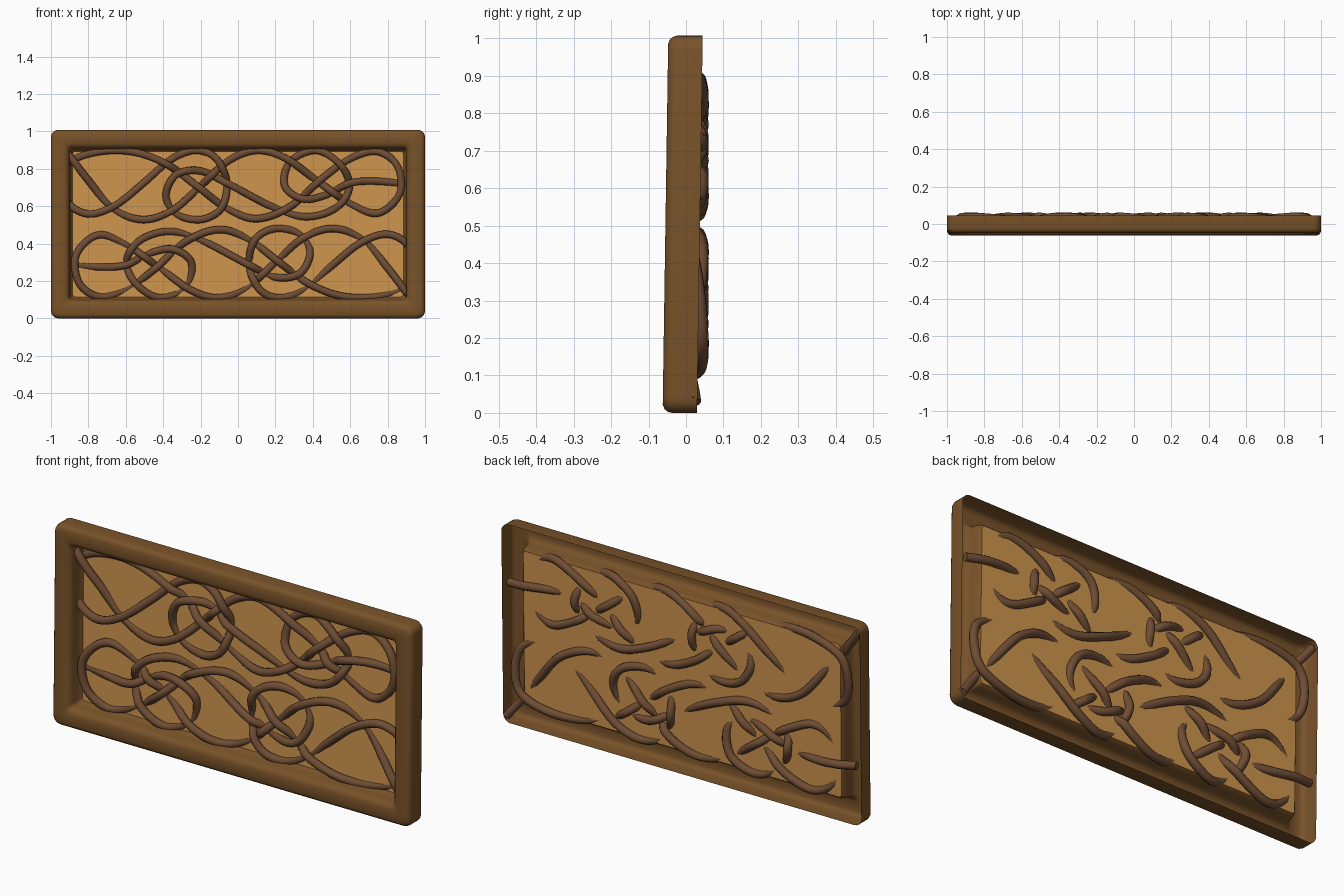
import bpy, bmesh, math
from mathutils import Vector
from mathutils.geometry import intersect_line_line_2d

if "Cube" in bpy.data.objects:
    bpy.data.objects.remove(bpy.data.objects["Cube"])

H, LEAN = 1.008, 0.015


def material(name, col):
    m = bpy.data.materials.new(name)
    m.diffuse_color = (*col, 1)
    m.use_nodes = True
    m.node_tree.nodes["Principled BSDF"].inputs["Base Color"].default_value = m.diffuse_color
    return m


def lean(y, z):
    return y + LEAN * (z - 0.5)


def outline(d, y, r):
    """Rounded rectangle inset by d, leaning slightly back."""
    pts = []
    hx, hz = 1 - d, H / 2 - d
    for k, (sx, sz) in enumerate([(1, 1), (-1, 1), (-1, -1), (1, -1)]):
        for i in range(6):
            a = math.pi / 2 * (k + i / 5)
            x = sx * (hx - r) + r * math.cos(a)
            z = H / 2 + sz * (hz - r) + r * math.sin(a)
            pts.append((x, lean(y, z), z))
    return pts


def finish(name, bm, mat, angle=40):
    me = bpy.data.meshes.new(name)
    bmesh.ops.recalc_face_normals(bm, faces=bm.faces)
    bm.to_mesh(me)
    bm.free()
    me.materials.append(mat)
    ob = bpy.data.objects.new(name, me)
    bpy.context.collection.objects.link(ob)
    bpy.ops.object.select_all(action='DESELECT')
    ob.select_set(True)
    bpy.context.view_layer.objects.active = ob
    bpy.ops.object.shade_smooth_by_angle(angle=math.radians(angle))
    return ob


# Hollow moulded frame: profile (inset, depth) swept round the rectangle
profile = [(0, 0.037), (0, -0.030), (0.003, -0.041), (0.010, -0.050), (0.022, -0.055),
           (0.070, -0.055), (0.084, -0.050), (0.093, -0.041), (0.098, -0.030),
           (0.102, 0.000), (0.107, 0.020), (0.115, 0.029)]
bm = bmesh.new()
rings = [[bm.verts.new(p) for p in outline(d, y, 0.04 - 0.2 * d)] for d, y in profile]
for a, b in zip(rings, rings[1:]):
    n = len(a)
    for i in range(n):
        bm.faces.new((a[i], a[(i + 1) % n], b[(i + 1) % n], b[i]))
finish("frame", bm, material("frame_wood", (0.19, 0.085, 0.022)))

# Recessed panel
bm = bmesh.new()
bm.faces.new([bm.verts.new(p) for p in outline(0.115, 0.029, 0.017)])
finish("panel", bm, material("panel_wood", (0.62, 0.30, 0.075)))

# One continuous strand: inner end, two rings, right turn, back to left turn, out to the corner
path = [(-0.97, .30), (-.75, .275), (-.6, .285), (-.48, .345), (-.35, .37), (-.25, .30),
        (-.28, .17), (-.42, .11), (-.55, .19), (-.595, .31), (-.52, .42), (-.36, .465),
        (-.18, .41), (.05, .29), (.2, .22), (.33, .24), (.385, .35), (.33, .45), (.2, .48),
        (.09, .42), (.06, .28), (.12, .15), (.23, .11), (.36, .16), (.5, .28), (.65, .40),
        (.79, .45), (.90, .40), (.93, .29), (.89, .17), (.73, .115), (.55, .12), (.38, .185),
        (.22, .30), (.06, .42), (-.1, .475), (-.28, .41), (-.45, .26), (-.6, .155),
        (-.74, .115), (-.85, .19), (-.865, .34), (-.75, .445), (-.6, .395), (-.42, .27),
        (-.25, .15), (-.1, .11), (.05, .165), (.2, .30), (.35, .43), (.51, .48), (.67, .42),
        (.8, .27), (.9, .14), (.985, .03)]


def catmull(pts, n=10):
    p = [Vector(q) for q in pts]
    p = [2 * p[0] - p[1]] + p + [2 * p[-1] - p[-2]]
    out = []
    for i in range(1, len(p) - 2):
        a, b, c, d = p[i - 1:i + 3]
        for k in range(n):
            t = k / n
            out.append(0.5 * (2 * b + (c - a) * t + (2 * a - 5 * b + 4 * c - d) * t * t
                              + (3 * b - a - 3 * c + d) * t ** 3))
    return out + [p[-2]]


pts = catmull(path)

# Self crossings, alternating over and under along the strand
cross = []
for i in range(len(pts) - 1):
    for j in range(i + 3, len(pts) - 1):
        hit = intersect_line_line_2d(pts[i], pts[i + 1], pts[j], pts[j + 1])
        if hit:
            cross += [(i + .5, hit), (j + .5, hit)]
cross.sort(key=lambda c: c[0])
ref = min(range(len(cross)), key=lambda k: (cross[k][1] - Vector((.38, .18))).length + cross[k][0] * 1e-5)
keys = [(-1, 0)] + [(c[0], 1 if (k - ref) % 2 == 0 else -1) for k, c in enumerate(cross)]
keys.append((len(pts), 0))


def weave(i):
    for (a, u), (b, v) in zip(keys, keys[1:]):
        if a <= i <= b:
            t = (1 - math.cos(math.pi * (i - a) / max(b - a, 1e-6))) / 2
            return 0.021 + 0.02 * (u + (v - u) * t)
    return 0.021


strand_mat = material("strand_wood", (0.16, 0.075, 0.035))
for name, s in (("lower_strand", 1), ("upper_strand", -1)):
    cu = bpy.data.curves.new(name, 'CURVE')
    cu.dimensions = '3D'
    cu.bevel_depth = 0.02
    cu.bevel_resolution = 3
    cu.use_fill_caps = True
    sp = cu.splines.new('POLY')
    sp.points.add(len(pts) - 1)
    for i, p in enumerate(pts):
        z = p.y if s > 0 else H - p.y
        sp.points[i].co = (s * p.x, weave(i), z, 1)
    sp.use_smooth = True
    cu.materials.append(strand_mat)
    bpy.context.collection.objects.link(bpy.data.objects.new(name, cu))
